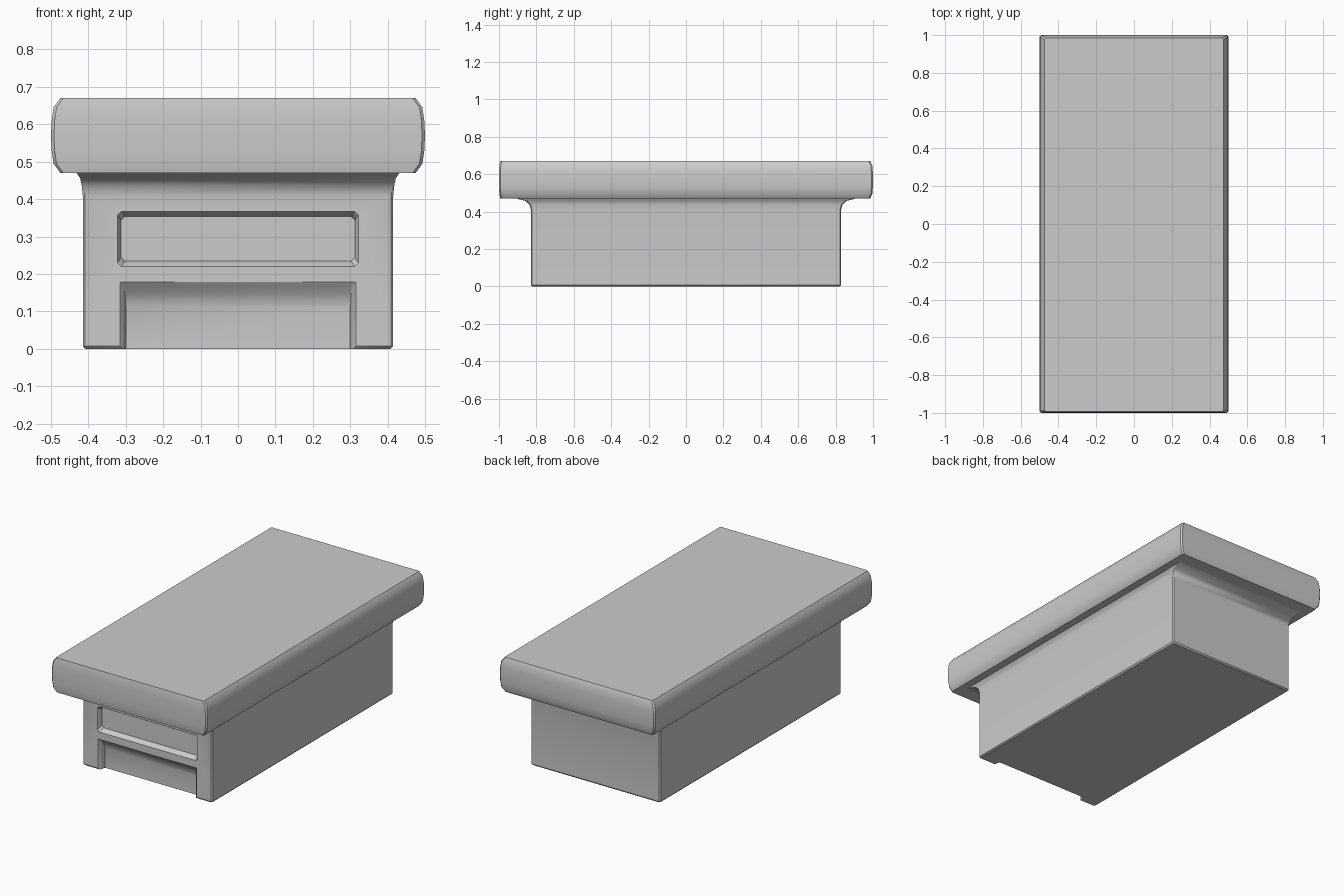
import bpy, bmesh

if "Cube" in bpy.data.objects:
    bpy.data.objects.remove(bpy.data.objects["Cube"])


def loft(name, rings, c=0.006, along_y=False):
    """Skin chamfered rectangles; ring = (half width, low, high, level)."""
    bm = bmesh.new()
    loops = []
    for hx, lo, hi, lev in rings:
        pts = [(-hx + c, lo), (hx - c, lo), (hx, lo + c), (hx, hi - c),
               (hx - c, hi), (-hx + c, hi), (-hx, hi - c), (-hx, lo + c)]
        loops.append([bm.verts.new((x, lev, v) if along_y else (x, v, lev)) for x, v in pts])
    for a, b in zip(loops, loops[1:]):
        for i in range(8):
            j = (i + 1) % 8
            bm.faces.new((a[i], a[j], b[j], b[i]))
    bm.faces.new(loops[0][::-1])
    bm.faces.new(loops[-1])
    bmesh.ops.recalc_face_normals(bm, faces=bm.faces)
    mesh = bpy.data.meshes.new(name)
    bm.to_mesh(mesh)
    bm.free()
    ob = bpy.data.objects.new(name, mesh)
    bpy.context.collection.objects.link(ob)
    return ob


def cut(target, cutter):
    m = target.modifiers.new("cut", 'BOOLEAN')
    m.operation = 'DIFFERENCE'
    m.solver = 'EXACT'
    m.object = cutter
    bpy.context.view_layer.objects.active = target
    bpy.ops.object.modifier_apply(modifier=m.name)
    bpy.data.objects.remove(cutter)


# Top slab with softly bulged edges
slab = loft("top_slab", [
    (0.475, -0.993, 0.985, 0.47), (0.493, -0.998, 0.996, 0.495),
    (0.498, -1.0, 0.999, 0.53), (0.5, -1.0, 1.0, 0.57),
    (0.498, -1.0, 0.999, 0.61), (0.493, -0.998, 0.996, 0.645),
    (0.475, -0.993, 0.985, 0.67)], c=0.008)

# Base block flaring into a cove under the slab
base = loft("base_block", [
    (0.408, -0.823, 0.823, 0.0), (0.415, -0.83, 0.83, 0.008),
    (0.415, -0.83, 0.83, 0.41), (0.418, -0.837, 0.837, 0.438),
    (0.422, -0.855, 0.855, 0.456), (0.433, -0.915, 0.915, 0.472),
    (0.433, -0.915, 0.915, 0.485)])

# Recessed panel in the front face
cut(base, loft("panel_cutter", [
    (0.322, 0.22, 0.367, -0.9), (0.322, 0.22, 0.367, -0.83),
    (0.317, 0.226, 0.362, -0.822), (0.313, 0.235, 0.353, -0.8)],
    c=0.01, along_y=True))

# Toe recess with sloping top at the foot of the front face
cut(base, loft("toe_cutter", [
    (0.316, -0.05, 0.178, -0.9), (0.316, -0.05, 0.178, -0.83),
    (0.306, -0.05, 0.168, -0.82), (0.302, -0.05, 0.145, -0.8),
    (0.3, -0.05, 0.115, -0.79)], c=0.002, along_y=True))

# Smooth shading with sharp edges kept
for ob in (slab, base):
    bpy.ops.object.select_all(action='DESELECT')
    ob.select_set(True)
    bpy.context.view_layer.objects.active = ob
    bpy.ops.object.shade_smooth_by_angle(angle=0.6)
